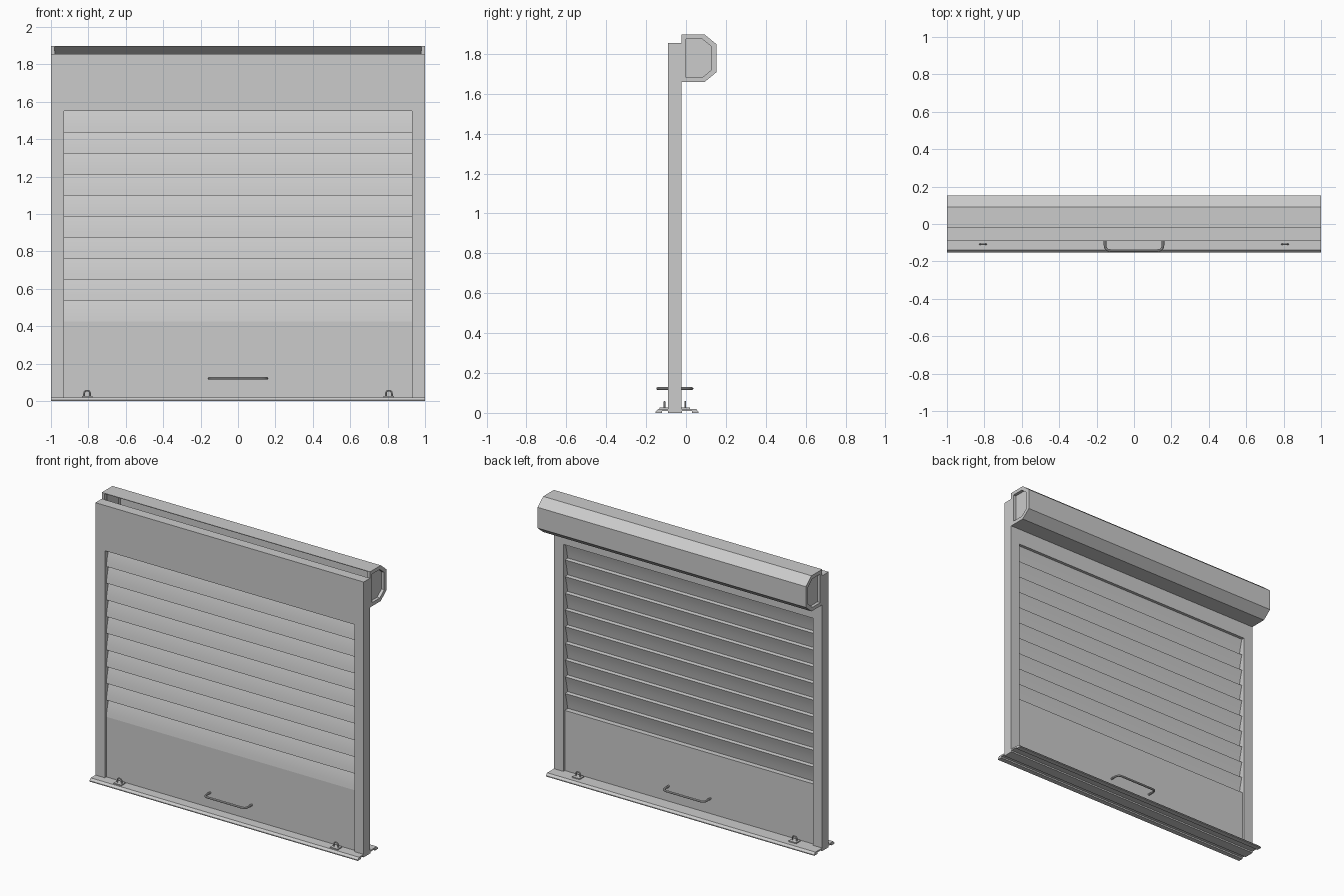
import bpy, bmesh
from mathutils import Vector

if "Cube" in bpy.data.objects:
    bpy.data.objects.remove(bpy.data.objects["Cube"])

steel = bpy.data.materials.new("grey steel")
steel.use_nodes = True
GREY = (0.6, 0.6, 0.6, 1)
steel.diffuse_color = GREY
steel.node_tree.nodes["Principled BSDF"].inputs["Base Color"].default_value = GREY

FRONT, BACK = -0.09, -0.022       # frame depth
MID = (FRONT + BACK) / 2
OPEN_X, OPEN_TOP = 0.93, 1.55     # doorway
PANEL_TOP, SLATS = 0.425, 10


def finish(name, bm):
    bmesh.ops.recalc_face_normals(bm, faces=bm.faces)
    mesh = bpy.data.meshes.new(name)
    bm.to_mesh(mesh)
    bm.free()
    obj = bpy.data.objects.new(name, mesh)
    mesh.materials.append(steel)
    bpy.context.collection.objects.link(obj)
    return obj


def box(name, x0, x1, y0, y1, z0, z1):
    bm = bmesh.new()
    bmesh.ops.create_cube(bm, size=1)
    for v in bm.verts:
        v.co = ((x0 + x1) / 2 + v.co.x * (x1 - x0),
                (y0 + y1) / 2 + v.co.y * (y1 - y0),
                (z0 + z1) / 2 + v.co.z * (z1 - z0))
    return finish(name, bm)


def extrude_x(name, profile, x0, x1):
    """Sweep a closed (y, z) profile along x."""
    bm = bmesh.new()
    face = bm.faces.new([bm.verts.new((x0, y, z)) for y, z in profile])
    new = bmesh.ops.extrude_face_region(bm, geom=[face])["geom"]
    bmesh.ops.translate(bm, vec=(x1 - x0, 0, 0),
                        verts=[g for g in new if isinstance(g, bmesh.types.BMVert)])
    return finish(name, bm)


def ring_x(name, outer, inner, x0, x1):
    """Frame between two (y, z) loops, with thickness along x."""
    bm = bmesh.new()
    loops = [[bm.verts.new((x, y, z)) for y, z in loop]
             for x, loop in ((x0, outer), (x1, outer), (x1, inner), (x0, inner))]
    n = len(outer)
    for k in range(4):
        a, b = loops[k], loops[(k + 1) % 4]
        for i in range(n):
            j = (i + 1) % n
            bm.faces.new((a[i], a[j], b[j], b[i]))
    return finish(name, bm)


def rod(name, points, radius, rounding=0.0):
    """Round bar along a path, with softened corners."""
    pts = [Vector(p) for p in points]
    path = [pts[0]]
    for a, p, b in zip(pts, pts[1:], pts[2:]):
        s = p + (a - p).normalized() * rounding
        e = p + (b - p).normalized() * rounding
        path += [s.lerp(p, t).lerp(p.lerp(e, t), t) for t in (0, 0.25, 0.5, 0.75, 1)]
    path.append(pts[-1])
    curve = bpy.data.curves.new(name, "CURVE")
    curve.dimensions = "3D"
    curve.bevel_depth, curve.bevel_resolution = radius, 2
    curve.use_fill_caps = True
    spline = curve.splines.new("POLY")
    spline.points.add(len(path) - 1)
    for sp, p in zip(spline.points, path):
        sp.co = (*p, 1)
    curve.materials.append(steel)
    obj = bpy.data.objects.new(name, curve)
    bpy.context.collection.objects.link(obj)
    bpy.ops.object.select_all(action="DESELECT")
    obj.select_set(True)
    bpy.context.view_layer.objects.active = obj
    bpy.ops.object.convert(target="MESH")
    bpy.ops.object.shade_smooth_by_angle()
    return obj


# Threshold with sloped edges and two grooves underneath
extrude_x("threshold", [(-0.153, 0), (-0.153, 0.006), (-0.14, 0.02), (0.05, 0.02),
                        (0.063, 0.006), (0.063, 0), (0.03, 0), (0.03, 0.01),
                        (-0.02, 0.01), (-0.02, 0), (-0.09, 0), (-0.09, 0.01),
                        (-0.12, 0.01), (-0.12, 0)], -1, 1)

# Frame: side posts and header
for side, s in (("left", 1), ("right", -1)):
    box(side + "_post", min(s, s * OPEN_X), max(s, s * OPEN_X), FRONT, BACK, 0.02, 1.855)
box("header", -OPEN_X, OPEN_X, FRONT, BACK, OPEN_TOP, 1.855)

# Bottom panel of the shutter
box("bottom_panel", -OPEN_X, OPEN_X, MID - 0.018, MID + 0.018, 0.02, PANEL_TOP)

# Curtain of overlapping, gently bowed slats
pitch = (OPEN_TOP - PANEL_TOP) / SLATS
front_line, back_line = [], []
for i in range(SLATS):
    for k in range(5):
        t = k / 4
        y = MID - 0.018 + 0.026 * (0.6 * t + 0.4 * t * t)
        z = PANEL_TOP + pitch * (i + t)
        front_line.append((y, z))
        back_line.append((y + 0.006, z + (0.003 if k == 0 else 0)))
slats = extrude_x("slat_curtain", front_line + back_line[::-1], -OPEN_X, OPEN_X)
bpy.ops.object.select_all(action="DESELECT")
slats.select_set(True)
bpy.context.view_layer.objects.active = slats
bpy.ops.object.shade_smooth_by_angle()

# Roller housing: thin shell open at the front, with recessed end caps
outer = [(BACK, 1.658), (0.092, 1.658), (0.153, 1.708),
         (0.153, 1.848), (0.092, 1.898), (BACK, 1.898)]
skin = [(BACK, 1.662), (0.09, 1.662), (0.149, 1.71),
        (0.149, 1.846), (0.09, 1.894), (BACK, 1.894)]
hole = [(0, 1.682), (0.082, 1.682), (0.128, 1.72),
        (0.128, 1.836), (0.082, 1.874), (0, 1.874)]
extrude_x("roller_housing", outer + skin[::-1], -0.98, 0.98)
for side, s in (("left", 1), ("right", -1)):
    ring_x(side + "_housing_rim", outer, hole, s * 0.98, s)
    extrude_x(side + "_housing_cap", hole, s * 0.975, s * 0.98)

# Handles and lock hoops on both faces
for face, d in (("front", -1), ("back", 1)):
    wall, tip = MID + d * 0.017, MID + d * 0.086
    rod(face + "_handle", [(-0.155, wall, 0.122), (-0.155, tip, 0.122),
                           (0.155, tip, 0.122), (0.155, wall, 0.122)], 0.007, 0.03)
    for side, s in (("left", 1), ("right", -1)):
        x, y = s * 0.807, MID + d * 0.052
        box(f"{face}_{side}_lock_plate", x - 0.028, x + 0.028,
            y - 0.024, y + 0.024, 0.02, 0.027)
        rod(f"{face}_{side}_lock_hoop", [(x - 0.016, y, 0.02), (x - 0.016, y, 0.056),
                                         (x + 0.016, y, 0.056), (x + 0.016, y, 0.02)],
            0.0045, 0.016)
